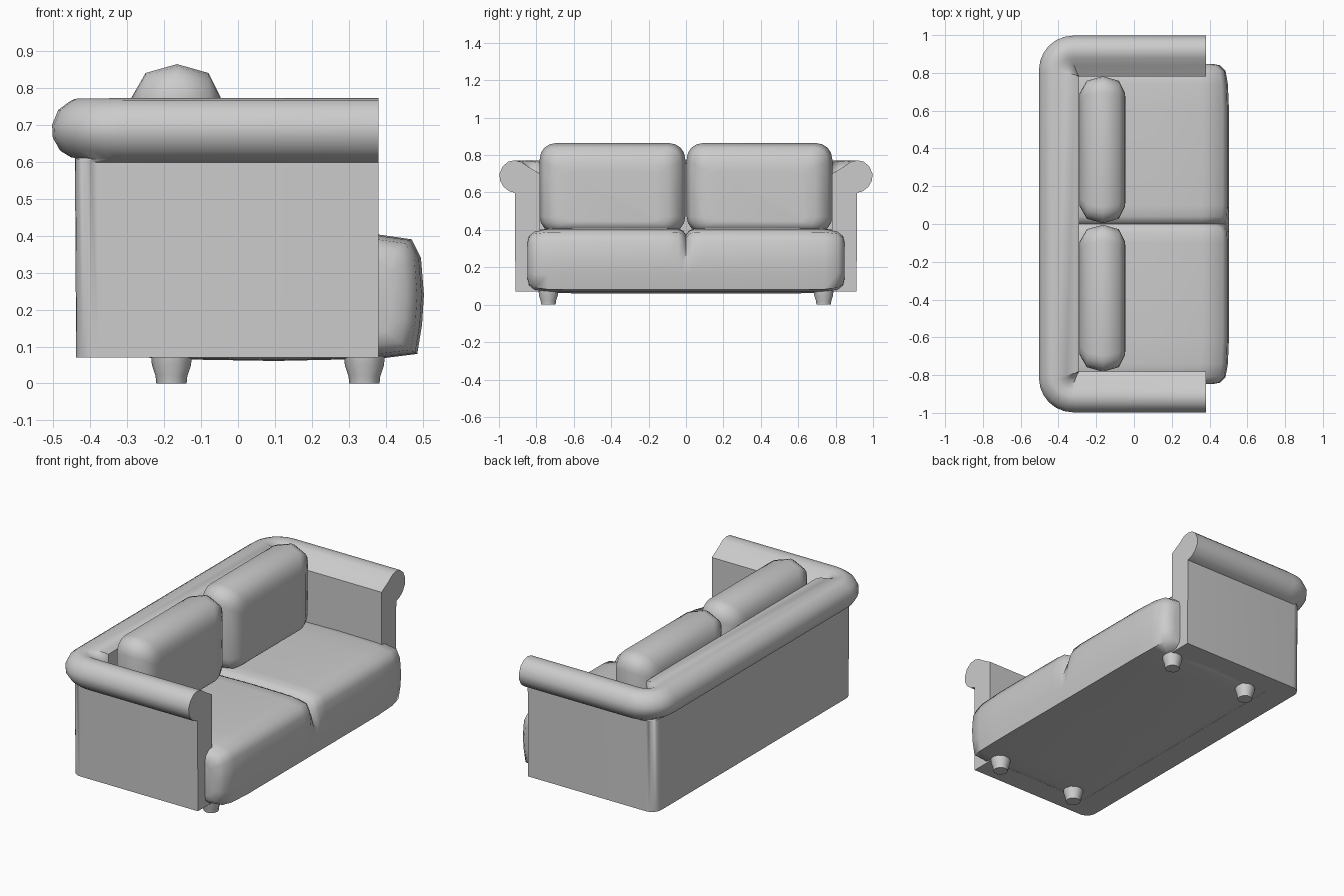
import bpy, math

if "Cube" in bpy.data.objects:
    bpy.data.objects.remove(bpy.data.objects["Cube"])


def loft(name, rings, angle=40):
    """Skin a list of equal closed rings and cap both ends."""
    n = len(rings[0])
    verts = [p for r in rings for p in r]
    faces = [(i * n + j, i * n + (j + 1) % n, (i + 1) * n + (j + 1) % n, (i + 1) * n + j)
             for i in range(len(rings) - 1) for j in range(n)]
    faces += [tuple(range(n))[::-1], tuple((len(rings) - 1) * n + j for j in range(n))]
    me = bpy.data.meshes.new(name)
    me.from_pydata(verts, [], faces)
    ob = bpy.data.objects.new(name, me)
    bpy.context.collection.objects.link(ob)
    bpy.ops.object.select_all(action='DESELECT')
    ob.select_set(True)
    bpy.context.view_layer.objects.active = ob
    bpy.ops.object.mode_set(mode='EDIT')
    bpy.ops.mesh.select_all(action='SELECT')
    bpy.ops.mesh.normals_make_consistent(inside=False)
    bpy.ops.object.mode_set(mode='OBJECT')
    bpy.ops.object.shade_smooth_by_angle(angle=math.radians(angle))
    return ob


# Arm and back frame: rolled profile (outward offset, arm z, back z, corner radius)
INX, INY, FRONT = -0.29, 0.78, 0.38
profile = [(0, .07, .07, 0), (0, .70, .755, 0), (.02, .712, .764, .01), (.06, .735, .767, .04),
           (.10, .763, .77, .08), (.135, .772, .77, .12), (.17, .765, .762, .15),
           (.20, .74, .74, .17), (.217, .70, .70, .18), (.215, .665, .665, .18),
           (.195, .63, .63, .17), (.165, .607, .612, .14), (.135, .598, .612, .06),
           (.132, .07, .07, .06)]


def depth(u):
    return u * (0.213 / 0.217) if u > .14 else u * 1.12


def corner(side, t):
    """Frame ring at corner angle t (0 = arm direction, 1 = back direction)."""
    a = t * math.pi / 2
    ring = []
    for u, za, zb, r in profile:
        x = INX - (depth(u) - r) - r * math.sin(a)
        y = INY + (u - r) + r * math.cos(a)
        ring.append((x, side * y, za + (zb - za) * t))
    return ring


def arm_end(side):
    return [(FRONT, side * (INY + u), za) for u, za, zb, r in profile]


steps = [i / 6 for i in range(7)]
loft("arm_and_back_frame",
     [arm_end(1)] + [corner(1, t) for t in steps]
     + [corner(-1, t) for t in reversed(steps)] + [arm_end(-1)])

# Base board under the seat
bpy.ops.mesh.primitive_cube_add(size=1, location=(-0.01, 0, 0.12))
base = bpy.context.object
base.name = "base_board"
base.scale = (0.74, 1.7, 0.098)

# Seat: side section lofted across the width, with a crease in the middle
section = [(-.35, .40), (.10, .409), (.36, .406), (.47, .39), (.495, .34), (.503, .24),
           (.498, .16), (.485, .08), (.38, .067), (.10, .061), (-.20, .066), (-.35, .08)]


def seat_ring(y, sx, sz, crease):
    ring = []
    for x, z in section:
        dz = crease * .035 if z > .33 else 0
        dx = crease * .045 if x > .45 and z > .3 else 0
        ring.append((.1 + (x - .1) * sx - dx, y, .235 + (z - .235) * sz - dz))
    return ring


half = [(.848, .78, .6, 0), (.84, .88, .8, 0), (.81, .955, .93, 0), (.74, .985, .985, 0),
        (.6, 1, 1, 0), (.1, 1, 1, 0), (.04, 1, 1, .08), (.015, 1, 1, .4)]
loft("seat", [seat_ring(*h) for h in half] + [seat_ring(0, 1, 1, 1)]
     + [seat_ring(-h[0], *h[1:]) for h in reversed(half)], 60)


# Back cushions: rounded rectangles lofted through the thickness
def cushion_ring(x, yc, inset):
    hy, z0, z1 = .389 - inset, .385 + inset * .4, .864 - inset
    r = .085 - inset * .4
    ring = []
    for sy, zc, start in ((1, z1 - r, 0), (-1, z1 - r, 90), (-1, z0 + r, 180), (1, z0 + r, 270)):
        for k in range(5):
            a = math.radians(start + k * 22.5)
            ring.append((x, yc + sy * (hy - r) + r * math.cos(a), zc + r * math.sin(a)))
    return ring


layers = [(-.287, .15), (-.288, .09), (-.25, .024), (-.165, 0), (-.08, .024), (-.047, .09), (-.044, .15)]
for side, label in ((1, "left"), (-1, "right")):
    loft(label + "_back_cushion", [cushion_ring(x, side * .393, i) for x, i in layers], 60)

# Feet: short flared legs
for fx, label in ((.342, "front"), (-.18, "rear")):
    for side in (1, -1):
        loft(label + "_foot",
             [[(fx + r * math.cos(k * math.pi / 5), side * .736 + r * math.sin(k * math.pi / 5), z)
               for k in range(10)]
              for r, z in ((.041, 0), (.043, .02), (.053, .05), (.055, .075))])
